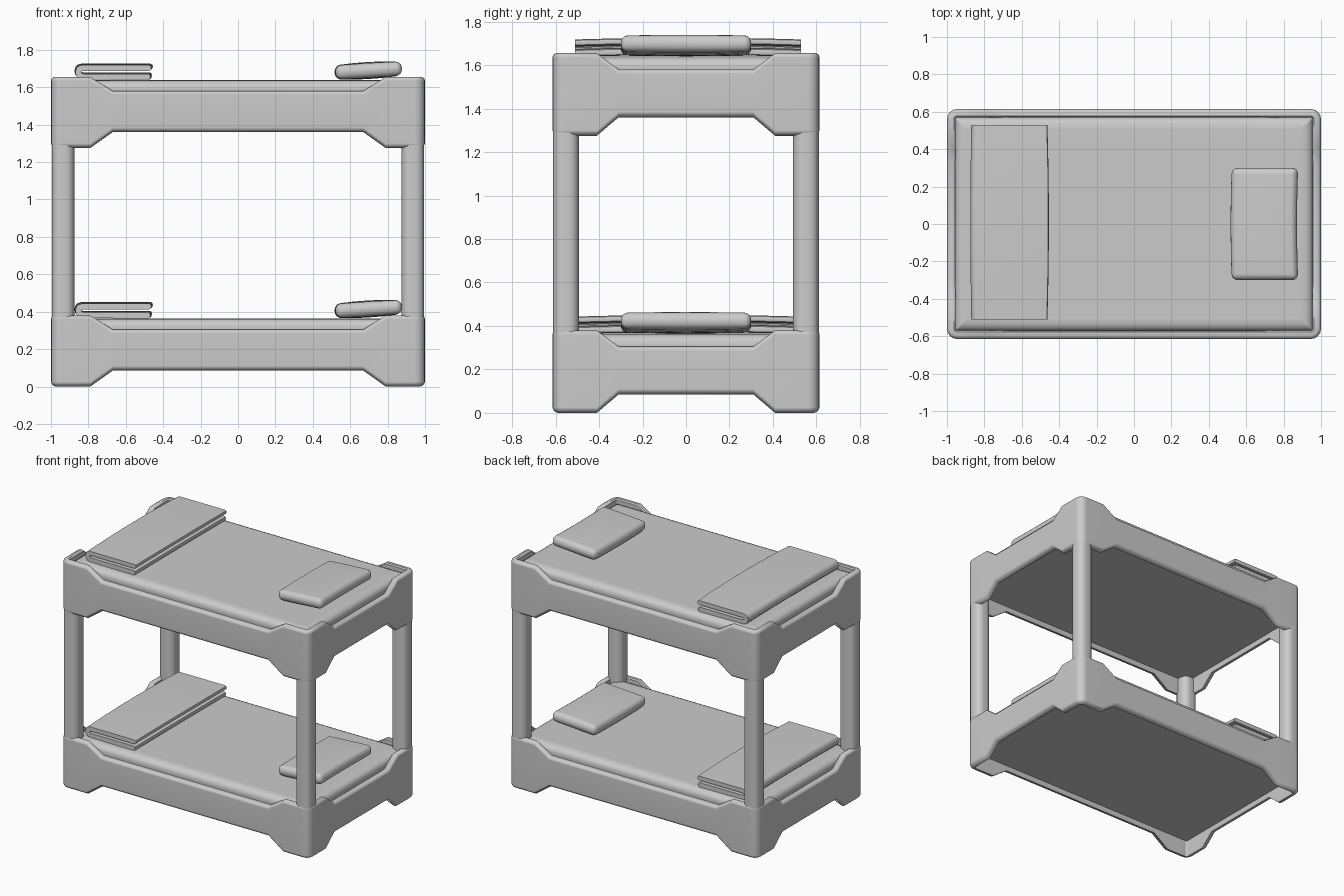
import bpy, bmesh, math
from mathutils import Matrix

cube = bpy.data.objects.get("Cube")
if cube:
    bpy.data.objects.remove(cube, do_unlink=True)

grey = bpy.data.materials.new("plain grey")
grey.use_nodes = True
GREY = (0.6, 0.6, 0.6, 1)
grey.diffuse_color = GREY
grey.node_tree.nodes["Principled BSDF"].inputs["Base Color"].default_value = GREY

DECK = 1.275            # height of the upper bunk above the lower one
HX, HY = 1.0, 0.615     # half length and half width of a bunk


def finish(bm, name, angle=40):
    """Turn a bmesh into a smooth-shaded object."""
    bmesh.ops.recalc_face_normals(bm, faces=bm.faces)
    mesh = bpy.data.meshes.new(name)
    bm.to_mesh(mesh)
    bm.free()
    ob = bpy.data.objects.new(name, mesh)
    bpy.context.collection.objects.link(ob)
    mesh.materials.append(grey)
    bpy.ops.object.select_all(action='DESELECT')
    ob.select_set(True)
    bpy.context.view_layer.objects.active = ob
    bpy.ops.object.shade_smooth_by_angle(angle=math.radians(angle))
    mod = ob.modifiers.new("weighted", 'WEIGHTED_NORMAL')
    mod.keep_sharp = True
    return ob


def perimeter(inset, radius=0.055, steps=4):
    """Rounded rectangle as (x, y, high), high = 1 at the raised corners."""
    r = max(radius - inset, 0.008)
    cx, cy = HX - inset - r, HY - inset - r
    quarter = [(HX - inset, 0.31, 0), (HX - inset, 0.41, 1)]
    for i in range(steps + 1):
        a = math.pi / 2 * i / steps
        quarter.append((cx + r * math.cos(a), cy + r * math.sin(a), 1))
    quarter += [(0.79, HY - inset, 1), (0.67, HY - inset, 0)]
    ring = []
    for sx, sy in ((1, 1), (-1, 1), (-1, -1), (1, -1)):
        part = [(x * sx, y * sy, h) for x, y, h in quarter]
        ring += part if sx * sy > 0 else part[::-1]
    return ring


def bridge(bm, a, b):
    for i in range(len(a)):
        j = (i + 1) % len(a)
        bm.faces.new((a[i], a[j], b[j], b[i]))


def bed_frame(name, z0):
    """Closed wall: each section point is (inset, on the top edge?, offset)."""
    section = [(0, False, 0.025), (0, True, -0.02), (0.005, True, -0.007),
               (0.017, True, 0), (0.037, True, 0), (0.045, True, -0.008),
               (0.045, False, 0.012), (0.037, False, 0), (0.025, False, 0),
               (0.008, False, 0.009)]
    bm = bmesh.new()
    rings = []
    for inset, top, dz in section:
        ring = []
        for x, y, h in perimeter(inset):
            edge = 0.305 + 0.075 * h if top else 0.085 * (1 - h)
            ring.append(bm.verts.new((x, y, z0 + edge + dz)))
        rings.append(ring)
    for i in range(len(rings)):
        bridge(bm, rings[i], rings[(i + 1) % len(rings)])
    finish(bm, name)


def mattress(name, z0):
    """Solid block with a soft upper edge, filling the frame."""
    bm = bmesh.new()
    rings = [[bm.verts.new((x, y, z0 + z)) for x, y, _ in perimeter(inset)]
             for inset, z in ((0.043, 0.12), (0.043, 0.315), (0.048, 0.335),
                              (0.058, 0.35), (0.078, 0.36), (0.11, 0.365))]
    for a, b in zip(rings, rings[1:]):
        bridge(bm, a, b)
    bm.faces.new(rings[0][::-1])
    bm.faces.new(rings[-1])
    finish(bm, name)


def rounded_box(size, radius, segments, vertical_only=False):
    bm = bmesh.new()
    bmesh.ops.create_cube(bm, size=1)
    bmesh.ops.scale(bm, vec=size, verts=bm.verts)
    edges = [e for e in bm.edges if not vertical_only
             or abs(e.verts[0].co.z - e.verts[1].co.z) > 0.1]
    bmesh.ops.bevel(bm, geom=edges, offset=radius, segments=segments,
                    profile=0.5, affect='EDGES')
    return bm


def pillow(name, z0):
    """Rounded cushion, swollen in the middle and tilted up at the head."""
    bm = rounded_box((0.355, 0.6, 0.075), 0.033, 4)
    for axis, count, half in ((0, 4, 0.14), (1, 6, 0.26)):
        normal = [0, 0, 0]
        normal[axis] = 1
        for i in range(1, count):
            at = [0, 0, 0]
            at[axis] = half * (2 * i / count - 1)
            bmesh.ops.bisect_plane(bm, geom=bm.verts[:] + bm.edges[:] + bm.faces[:],
                                   plane_co=at, plane_no=normal)
    for v in bm.verts:
        fx, fy = v.co.x / 0.178, v.co.y / 0.3
        v.co.z += math.copysign(0.008, v.co.z) * max(0, (1 - fx * fx) * (1 - fy * fy))
        v.co.x -= 0.006 * (1 - fy * fy)
    bm.transform(Matrix.Translation((0.7, 0, z0 + 0.415))
                 @ Matrix.Rotation(math.radians(-3.5), 4, 'Y'))
    finish(bm, name, 60)


def blanket(name, z0):
    """Folded blanket: a flat C-shaped profile, open towards the head."""
    def bend(cx, cz, rx, rz, start, end, n=6):
        return [(cx + rx * math.cos(math.radians(start + (end - start) * i / n)),
                 cz + rz * math.sin(math.radians(start + (end - start) * i / n)))
                for i in range(n + 1)]
    profile = bend(-0.835, 0.41, 0.035, 0.038, 270, 90)       # outer fold
    profile += bend(-0.475, 0.433, 0.012, 0.015, 90, -90, 4)  # upper layer end
    profile += bend(-0.825, 0.41, 0.012, 0.008, 90, 270, 4)   # inner fold
    profile += bend(-0.48, 0.385, 0.012, 0.017, 90, -90, 4)   # lower layer end
    bm = bmesh.new()
    rings = []
    count = 10
    for i in range(count + 1):
        t = 2 * i / count - 1
        rise = 0.008 * (1 - t * t)
        rings.append([bm.verts.new((x + (rise if x > -0.7 else -rise * 0.6),
                                    0.01 + 0.52 * t, z0 + z - 0.005 + rise))
                      for x, z in profile])
    for a, b in zip(rings, rings[1:]):
        bridge(bm, a, b)
    bm.faces.new(rings[0])
    bm.faces.new(rings[-1][::-1])
    finish(bm, name)


# Two identical bunks
for level, z0 in (("lower", 0), ("upper", DECK)):
    bed_frame(level + "_bed_frame", z0)
    mattress(level + "_mattress", z0)
    pillow(level + "_pillow", z0)
    blanket(level + "_folded_blanket", z0)

# Four corner posts joining them
for sx, side in ((1, "left"), (-1, "right")):
    for sy, end in ((-1, "front"), (1, "back")):
        bm = rounded_box((0.12, 0.118, 1.08), 0.045, 4, vertical_only=True)
        bm.transform(Matrix.Translation((sx * 0.935, sy * 0.552, 0.85)))
        finish(bm, end + "_" + side + "_post")
